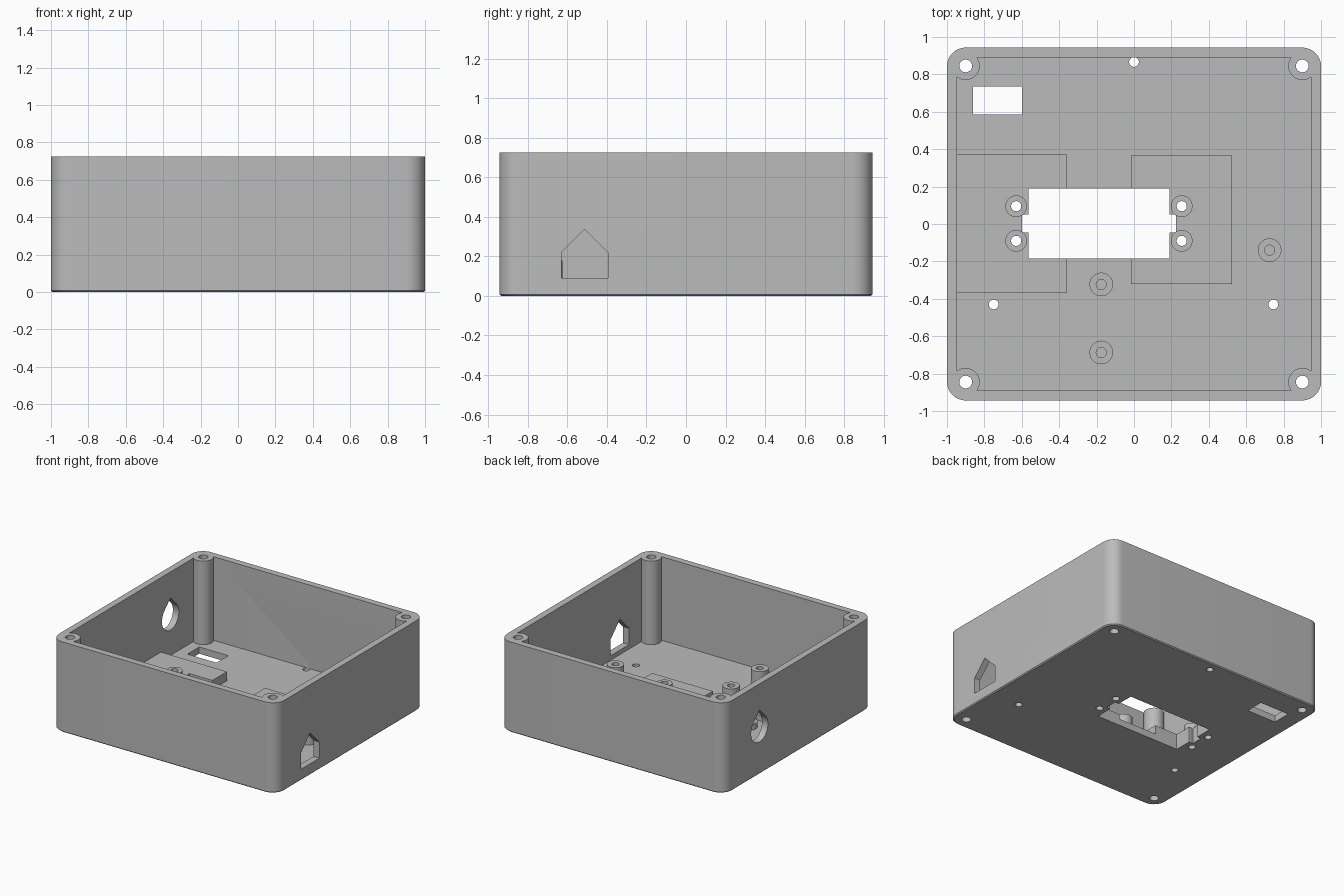
import bpy, bmesh, math
from mathutils import Vector

if "Cube" in bpy.data.objects:
    bpy.data.objects.remove(bpy.data.objects["Cube"])

H, FLOOR = 0.725, 0.054           # case height, floor thickness
HX, HY, WALL = 1.0, 0.943, 0.053  # half sizes, wall thickness

grey = bpy.data.materials.new("grey plastic")
grey.diffuse_color = (0.5, 0.5, 0.5, 1)
grey.use_nodes = True
grey.node_tree.nodes["Principled BSDF"].inputs["Base Color"].default_value = grey.diffuse_color


def prism(name, outline, lo, hi, axis="z"):
    """Extrude a 2D outline along z (x, y points) or along x (y, z points)."""
    place = (lambda p, d: Vector((p[0], p[1], d))) if axis == "z" else (lambda p, d: Vector((d, p[0], p[1])))
    bm = bmesh.new()
    base = bm.faces.new([bm.verts.new(place(p, lo)) for p in outline])
    ext = bmesh.ops.extrude_face_region(bm, geom=[base])
    move = place((0, 0), hi - lo)
    bmesh.ops.translate(bm, vec=move, verts=[v for v in ext["geom"] if isinstance(v, bmesh.types.BMVert)])
    bmesh.ops.recalc_face_normals(bm, faces=bm.faces)
    me = bpy.data.meshes.new(name)
    bm.to_mesh(me)
    bm.free()
    ob = bpy.data.objects.new(name, me)
    bpy.context.collection.objects.link(ob)
    me.materials.append(grey)
    return ob


def rect(x0, x1, y0, y1):
    return [(x0, y0), (x1, y0), (x1, y1), (x0, y1)]


def arc(x, y, r, a0, a1, n):
    return [(x + r * math.cos(math.radians(a0 + (a1 - a0) * i / n)),
             y + r * math.sin(math.radians(a0 + (a1 - a0) * i / n))) for i in range(n + 1)]


def circle(x, y, r, n=40):
    return arc(x, y, r, 0, 360, n)[:-1]


def rounded(hx, hy, r):
    pts = []
    for sx, sy, a in ((1, 1, 0), (-1, 1, 90), (-1, -1, 180), (1, -1, 270)):
        pts += arc(sx * (hx - r), sy * (hy - r), r, a, a + 90, 12)
    return pts


def combine(target, other, op):
    """Apply a boolean with another part, then discard that part."""
    mod = target.modifiers.new(op, "BOOLEAN")
    mod.operation, mod.object, mod.solver = op, other, "EXACT"
    bpy.context.view_layer.update()
    me = bpy.data.meshes.new_from_object(target.evaluated_get(bpy.context.evaluated_depsgraph_get()))
    target.modifiers.clear()
    target.data = me
    bpy.data.objects.remove(other)


def add(*args):
    combine(case, prism(*args), "UNION")


def cut(*args):
    combine(case, prism(*args), "DIFFERENCE")


# Outer body with a small chamfer round the underside
case = prism("case", rounded(HX, HY, 0.1), 0, H)
for v in case.data.vertices:
    if v.co.z < 0.001:
        v.co.x *= 1 - 0.008 / HX
        v.co.y *= 1 - 0.008 / HY
bm = bmesh.new()
bm.from_mesh(case.data)
bmesh.ops.bisect_plane(bm, geom=bm.verts[:] + bm.edges[:] + bm.faces[:],
                       plane_co=(0, 0, 0.008), plane_no=(0, 0, 1))
for v in bm.verts:
    if 0.001 < v.co.z < 0.1:
        s = 1 - 0.008 * (1 - v.co.z / H)
        v.co.x /= s
        v.co.y /= 1 - 0.008 / HY * (1 - v.co.z / H)
bm.to_mesh(case.data)
bm.free()

# Cavity
cut("cavity", rect(-HX + WALL, HX - WALL, -HY + WALL, HY - WALL), FLOOR, H + 0.2)

# Raised floor pads
add("left_pad", rect(-0.97, -0.36, -0.37, 0.375), 0.02, 0.127)
add("right_pad", rect(-0.015, 0.525, -0.32, 0.365), 0.02, 0.092)

# Central opening with end notches, and the small rectangular opening
cut("opening", rect(-0.565, 0.19, -0.185, 0.19), -0.1, 0.3)
cut("notches", rect(-0.6, 0.225, -0.045, 0.05), -0.1, 0.3)
cut("socket", rect(-0.86, -0.6, 0.585, 0.735), -0.1, 0.3)

# Corner screw posts
for sx in (-1, 1):
    for sy in (-1, 1):
        add("corner_post", circle(sx * 0.9, sy * 0.845, 0.075), 0.02, H)
        cut("corner_hole", circle(sx * 0.9, sy * 0.845, 0.034), -0.1, H + 0.1)

# Mounting posts beside the central opening
for x in (-0.63, 0.255):
    for y in (-0.09, 0.095):
        add("mount_post", circle(x, y, 0.058), 0, 0.173)
        cut("mount_hole", circle(x, y, 0.027), -0.1, 0.3)

# Blind bosses
for x, y in ((0.725, -0.14), (-0.175, -0.323), (-0.175, -0.687)):
    add("boss", circle(x, y, 0.063), 0.02, 0.18)
    cut("boss_hole", circle(x, y, 0.027), FLOOR + 0.01, 0.3)

# Small floor holes
for x, y in ((0, 0.866), (-0.75, -0.43), (0.745, -0.43)):
    cut("floor_hole", circle(x, y, 0.026), -0.1, 0.1)

# Pointed window in the right wall, teardrop hole in the left wall
cut("window", [(-0.63, 0.09), (-0.395, 0.09), (-0.395, 0.22), (-0.513, 0.337), (-0.63, 0.22)], 0.9, 1.1, "x")
R = 0.107
cut("teardrop", arc(0.495, 0.365, R, 135, 405, 36) + [(0.495, 0.365 + R * math.sqrt(2))], -1.1, -0.9, "x")

# Smooth curved walls, sharp edges elsewhere
case.data.materials.clear()
case.data.materials.append(grey)
bpy.context.view_layer.objects.active = case
case.select_set(True)
bpy.ops.object.shade_smooth_by_angle(angle=math.radians(30))
